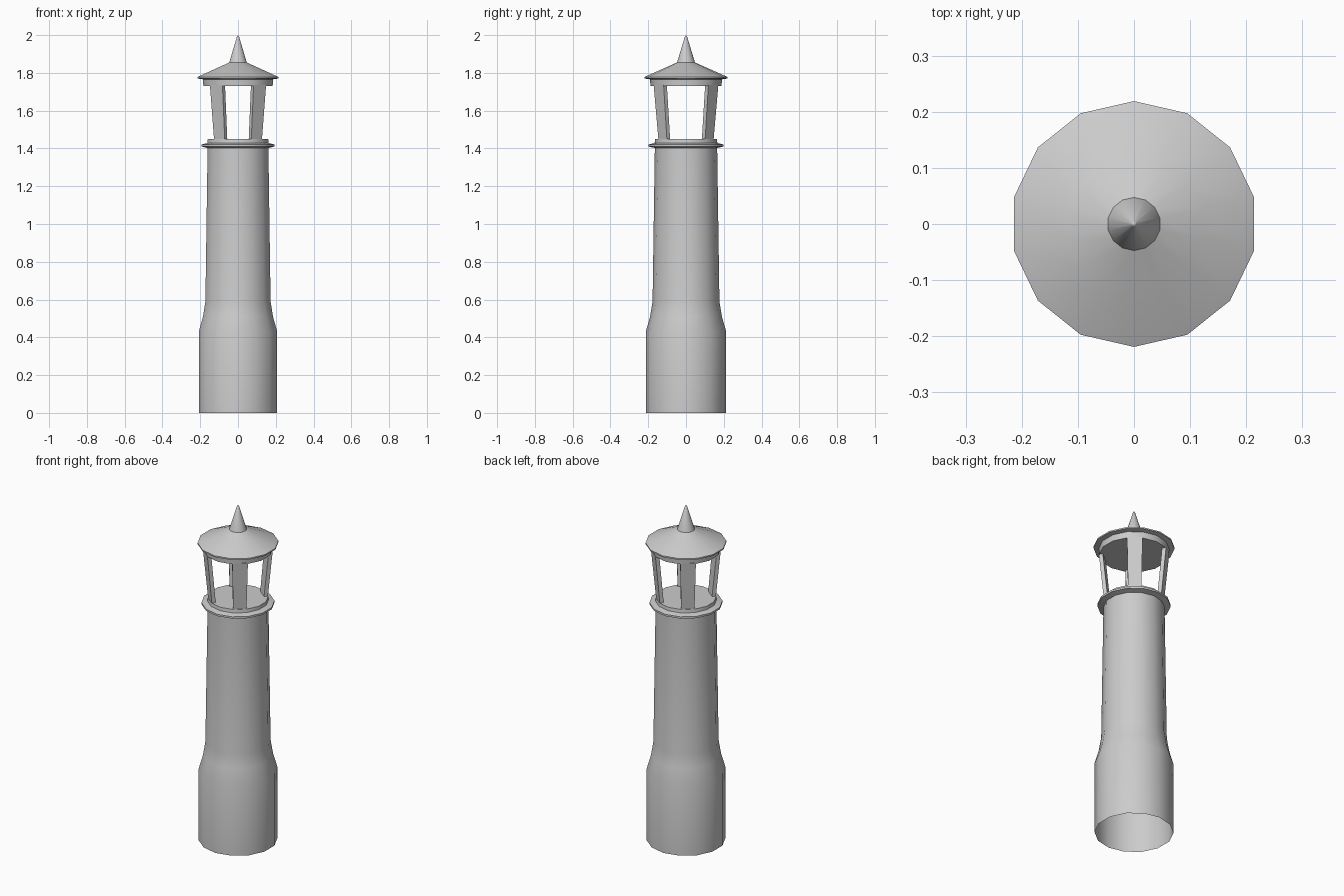
import bpy, bmesh
from math import radians, sin, cos, pi
from mathutils import Vector

if "Cube" in bpy.data.objects:
    bpy.data.objects.remove(bpy.data.objects["Cube"])

SIDES = 14


def finish(name, bm):
    mesh = bpy.data.meshes.new(name)
    bm.to_mesh(mesh)
    bm.free()
    ob = bpy.data.objects.new(name, mesh)
    bpy.context.collection.objects.link(ob)
    bpy.ops.object.select_all(action='DESELECT')
    ob.select_set(True)
    bpy.context.view_layer.objects.active = ob
    bpy.ops.object.shade_smooth_by_angle(angle=radians(30))
    return ob


def corner(k, r, z):
    a = pi / 2 + k * 2 * pi / SIDES
    return Vector((r * cos(a), r * sin(a), z))


def lathe(name, profile):
    """Spin a bottom-to-top (radius, z) profile into a 14-sided shell."""
    bm = bmesh.new()
    rings = []
    for r, z in profile:
        if r == 0:
            rings.append([bm.verts.new((0, 0, z))] * SIDES)
        else:
            rings.append([bm.verts.new(corner(k, r, z)) for k in range(SIDES)])
    for lo, hi in zip(rings, rings[1:]):
        for k in range(SIDES):
            n = (k + 1) % SIDES
            quad = [lo[k], lo[n], hi[n], hi[k]]
            bm.faces.new(list(dict.fromkeys(quad)))
    return finish(name, bm)


# Tower shaft, open at the bottom
lathe("tower", [(0.213, 0), (0.213, 0.43), (0.19, 0.51), (0.177, 0.59), (0.165, 1.405)])

# Gallery ledge with the lantern floor on top
lathe("gallery", [(0.163, 1.402), (0.198, 1.41), (0.198, 1.421), (0.166, 1.429),
                  (0.164, 1.449), (0, 1.449)])

# Lantern posts: one facet wide, leaning outward, on the four diagonals
for k, label in ((1, "back_left"), (5, "front_left"), (8, "front_right"), (12, "back_right")):
    bm = bmesh.new()
    loops = []
    for r, z in ((0.162, 1.445), (0.19, 1.735)):
        a, b = corner(k, r, z), corner(k + 1, r, z)
        inward = Vector((-(a.x + b.x), -(a.y + b.y), 0)).normalized() * 0.022
        loops.append([bm.verts.new(p) for p in (a, b, b + inward, a + inward)])
    lo, hi = loops
    for i in range(4):
        j = (i + 1) % 4
        bm.faces.new((lo[i], lo[j], hi[j], hi[i]))
    bm.faces.new(lo[::-1])
    bm.faces.new(hi)
    bmesh.ops.recalc_face_normals(bm, faces=bm.faces)
    finish("lantern_post_" + label, bm)

# Band above the windows, with a flat ceiling
lathe("lantern_band", [(0, 1.73), (0.188, 1.73), (0.191, 1.77)])

# Low conical roof with a thin eave
lathe("roof", [(0.19, 1.766), (0.219, 1.77), (0.219, 1.778), (0.205, 1.785),
               (0.12, 1.823), (0.045, 1.856)])

# Spire
lathe("spire", [(0.048, 1.853), (0.005, 1.995), (0, 2.0)])
